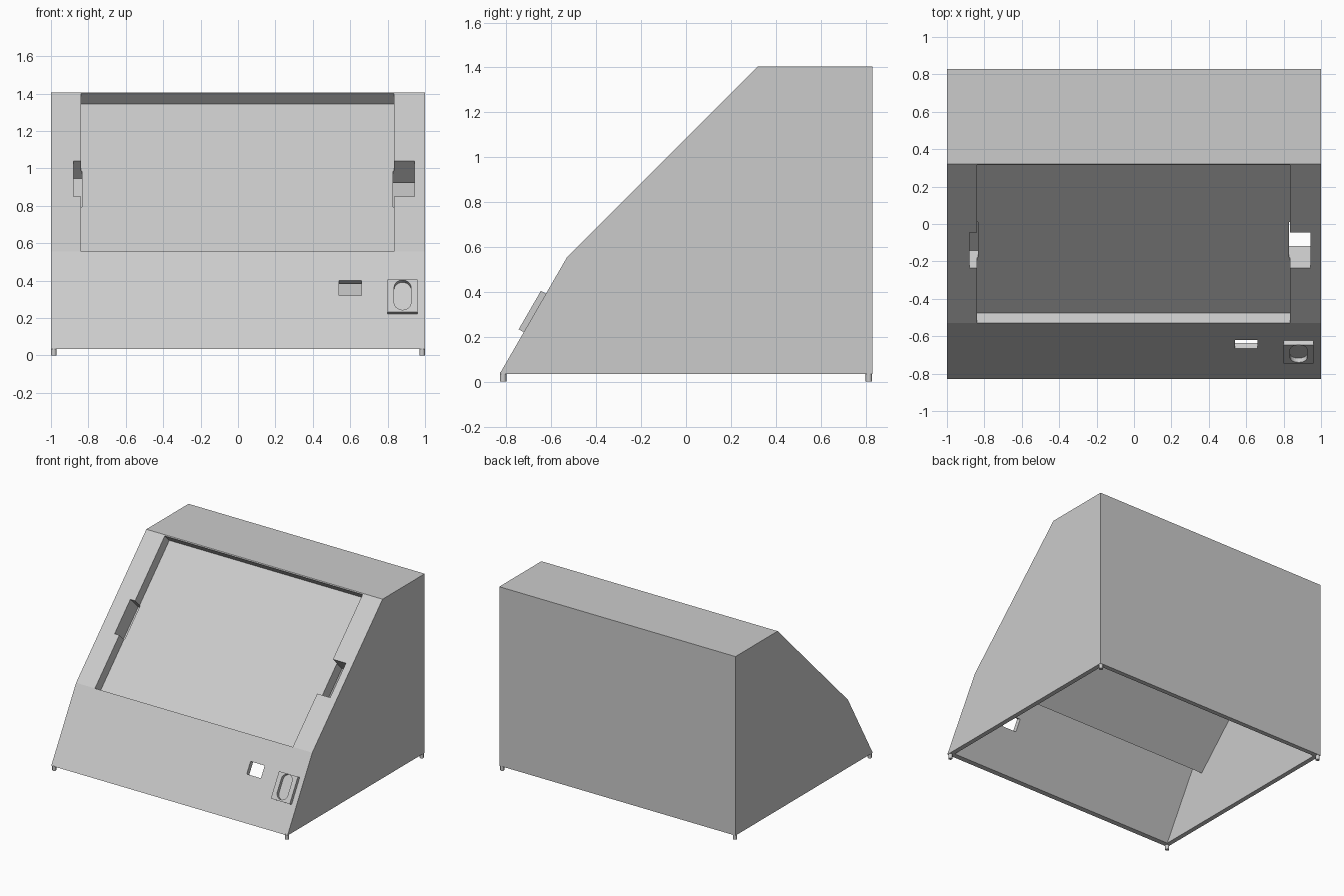
import bpy, bmesh, math
from mathutils import Matrix, Vector

old = bpy.data.objects.get("Cube")
if old:
    bpy.data.objects.remove(old, do_unlink=True)

gray = bpy.data.materials.new("light_gray")
gray.use_nodes = True
gray.diffuse_color = (0.6, 0.6, 0.6, 1)
gray.node_tree.nodes["Principled BSDF"].inputs["Base Color"].default_value = (0.6, 0.6, 0.6, 1)


def finish(name, bm):
    bmesh.ops.recalc_face_normals(bm, faces=bm.faces)
    mesh = bpy.data.meshes.new(name)
    bm.to_mesh(mesh)
    bm.free()
    mesh.materials.append(gray)
    ob = bpy.data.objects.new(name, mesh)
    bpy.context.collection.objects.link(ob)
    return ob


def prism(name, points, direction, frame=Matrix()):
    """Extrude a closed outline along a direction, then place it in a frame."""
    bm = bmesh.new()
    face = bm.faces.new([bm.verts.new(p) for p in points])
    new = bmesh.ops.extrude_face_region(bm, geom=[face])["geom"]
    verts = [g for g in new if isinstance(g, bmesh.types.BMVert)]
    bmesh.ops.translate(bm, verts=verts, vec=Vector(direction))
    bm.transform(frame)
    return finish(name, bm)


def side_prism(name, profile, half):
    return prism(name, [(-half, y, z) for y, z in profile], (2 * half, 0, 0))


def slab(name, frame, x, s, depth):
    """Box in a sloped frame: x range, range along slope, range along normal."""
    pts = [(x[0], s[0], depth[0]), (x[1], s[0], depth[0]),
           (x[1], s[1], depth[0]), (x[0], s[1], depth[0])]
    return prism(name, pts, (0, 0, depth[1] - depth[0]), frame)


def cut(target, cutter):
    mod = target.modifiers.new("cut", "BOOLEAN")
    mod.operation = "DIFFERENCE"
    mod.solver = "EXACT"
    mod.object = cutter
    bpy.context.view_layer.objects.active = target
    bpy.ops.object.modifier_apply(modifier=mod.name)
    bpy.data.objects.remove(cutter, do_unlink=True)


def slope_frame(y, z, degrees):
    return Matrix.Translation((0, y, z)) @ Matrix.Rotation(math.radians(degrees), 4, "X")


lower = slope_frame(-0.83, 0.035, 60)
upper = slope_frame(-0.53, 0.555, 45)

# Hollow case, open underneath, with a thick sloping screen panel
case = side_prism("case", [(-0.83, 0.035), (-0.53, 0.555), (0.32, 1.405),
                           (0.83, 1.405), (0.83, 0.035)], 1.0)
cut(case, side_prism("cavity", [(-0.81, 0), (-0.508, 0.523), (-0.4175, 0.4325),
                                (0.52, 1.37), (0.795, 1.37), (0.795, 0)], 0.965))

# Screen recess, side notches and the small window in the lower panel
cut(case, slab("recess", upper, (-0.84, 0.835), (0, 1.194), (-0.078, 0.1)))
cut(case, slab("left_notch", upper, (-0.88, -0.835), (0.417, 0.686), (-0.134, 0.1)))
cut(case, slab("right_notch", upper, (0.83, 0.945), (0.417, 0.686), (-0.25, 0.1)))
cut(case, slab("window", lower, (0.54, 0.66), (0.329, 0.421), (-0.1, 0.1)))

# Raised switch plate with an oval pocket
plate = slab("switch_plate", lower, (0.8, 0.96), (0.214, 0.412), (-0.02, 0.026))
oval = []
for i in range(32):
    a = 2 * math.pi * (i + 0.5) / 32
    shift = math.copysign(0.047, math.sin(a))
    oval.append((0.88 + 0.045 * math.cos(a), 0.318 + shift + 0.045 * math.sin(a), -0.004))
cut(plate, prism("pocket", oval, (0, 0, 0.1), lower))

# Feet at the four corners
for x, side in ((-1, "right"), (1, "left")):
    for y, end in ((-1, "front"), (1, "back")):
        bm = bmesh.new()
        bmesh.ops.create_cone(bm, cap_ends=True, segments=20, radius1=0.014,
                              radius2=0.014, depth=0.04,
                              matrix=Matrix.Translation((x * 0.985, y * 0.815, 0.02)))
        foot = finish(f"{end}_{side}_foot", bm)
        bpy.context.view_layer.objects.active = foot
        bpy.ops.object.select_all(action="DESELECT")
        foot.select_set(True)
        bpy.ops.object.shade_smooth_by_angle()
